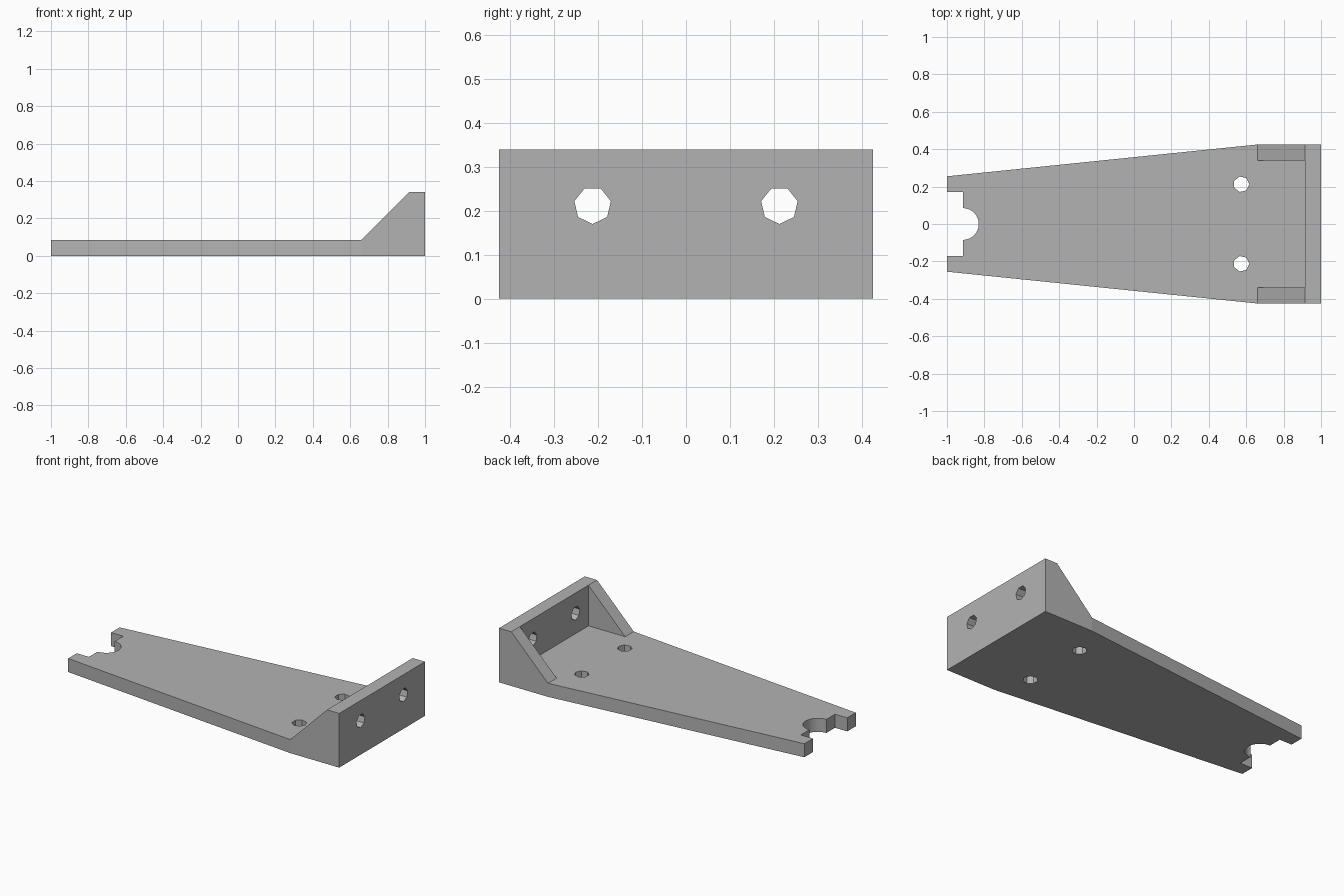
import bpy
import bmesh
from math import cos, sin, pi
from mathutils import Matrix, Vector

default = bpy.data.objects.get("Cube")
if default:
    bpy.data.objects.remove(default)

T = 0.085            # material thickness
HALF_W = 0.425       # half width at the wall
HEIGHT = 0.34        # wall height
WALL_X = 1 - T       # inner face of the wall
KINK_X = 0.66        # where the taper starts
HOLE_R = 0.0425
HOLE_Y = 0.2125

grey = bpy.data.materials.new("plain grey")
grey.use_nodes = True
colour = (0.45, 0.45, 0.45, 1)
grey.diffuse_color = colour
grey.node_tree.nodes["Principled BSDF"].inputs["Base Color"].default_value = colour


def prism(name, outline, direction):
    """Extrude a closed outline of 3D points along a direction."""
    bm = bmesh.new()
    face = bm.faces.new([bm.verts.new(p) for p in outline])
    result = bmesh.ops.extrude_face_region(bm, geom=[face], use_keep_orig=True)
    moved = [v for v in result["geom"] if isinstance(v, bmesh.types.BMVert)]
    bmesh.ops.translate(bm, verts=moved, vec=direction)
    bmesh.ops.recalc_face_normals(bm, faces=bm.faces)
    mesh = bpy.data.meshes.new(name)
    bm.to_mesh(mesh)
    bm.free()
    mesh.materials.append(grey)
    obj = bpy.data.objects.new(name, mesh)
    bpy.context.collection.objects.link(obj)
    return obj


def combine(target, tool, operation):
    """Apply a boolean and discard the tool object."""
    mod = target.modifiers.new(operation.lower(), "BOOLEAN")
    mod.operation = operation
    mod.solver = "EXACT"
    mod.object = tool
    bpy.context.view_layer.objects.active = target
    bpy.ops.object.modifier_apply(modifier=mod.name)
    bpy.data.objects.remove(tool)


def seven_sided(centre, rotation):
    """Hole outline with its first corner on the rotated +x axis."""
    return [Vector(centre) + rotation @ Vector((HOLE_R * cos(a), HOLE_R * sin(a), 0))
            for a in (2 * pi * i / 7 for i in range(7))]


# Tapered base plate with a stepped, rounded notch in the narrow end
half = [(1, HALF_W), (KINK_X, HALF_W), (-1, 0.255), (-1, 0.17), (-WALL_X, 0.17)]
arc = [(-WALL_X + T * cos(a), T * sin(a))
       for a in (pi / 2 - pi * i / 16 for i in range(17))]
outline = half + arc + [(x, -y) for x, y in reversed(half)]
bracket = prism("bracket", [(x, y, 0) for x, y in outline], (0, 0, T))

# Upright wall
wall = prism("wall", [(x, -HALF_W, z) for x, z in
                      ((WALL_X, 0), (1, 0), (1, HEIGHT), (WALL_X, HEIGHT))],
             (0, 2 * HALF_W, 0))
combine(bracket, wall, "UNION")

# Sloped side gussets
for y in (-HALF_W, HALF_W - T):
    profile = ((KINK_X, 0), (1, 0), (1, HEIGHT), (WALL_X, HEIGHT), (KINK_X, T))
    gusset = prism("gusset", [(x, y, z) for x, z in profile], (0, T, 0))
    combine(bracket, gusset, "UNION")

# Screw holes through the plate and the wall
upright = Matrix.Identity(3)
sideways = Matrix.Rotation(pi / 2, 3, "Y")
for y in (-HOLE_Y, HOLE_Y):
    combine(bracket, prism("plate_hole", seven_sided((0.574, y, -T), upright),
                           (0, 0, 3 * T)), "DIFFERENCE")
    combine(bracket, prism("wall_hole", seven_sided((WALL_X - T / 2, y, HOLE_Y), sideways),
                           (2 * T, 0, 0)), "DIFFERENCE")
